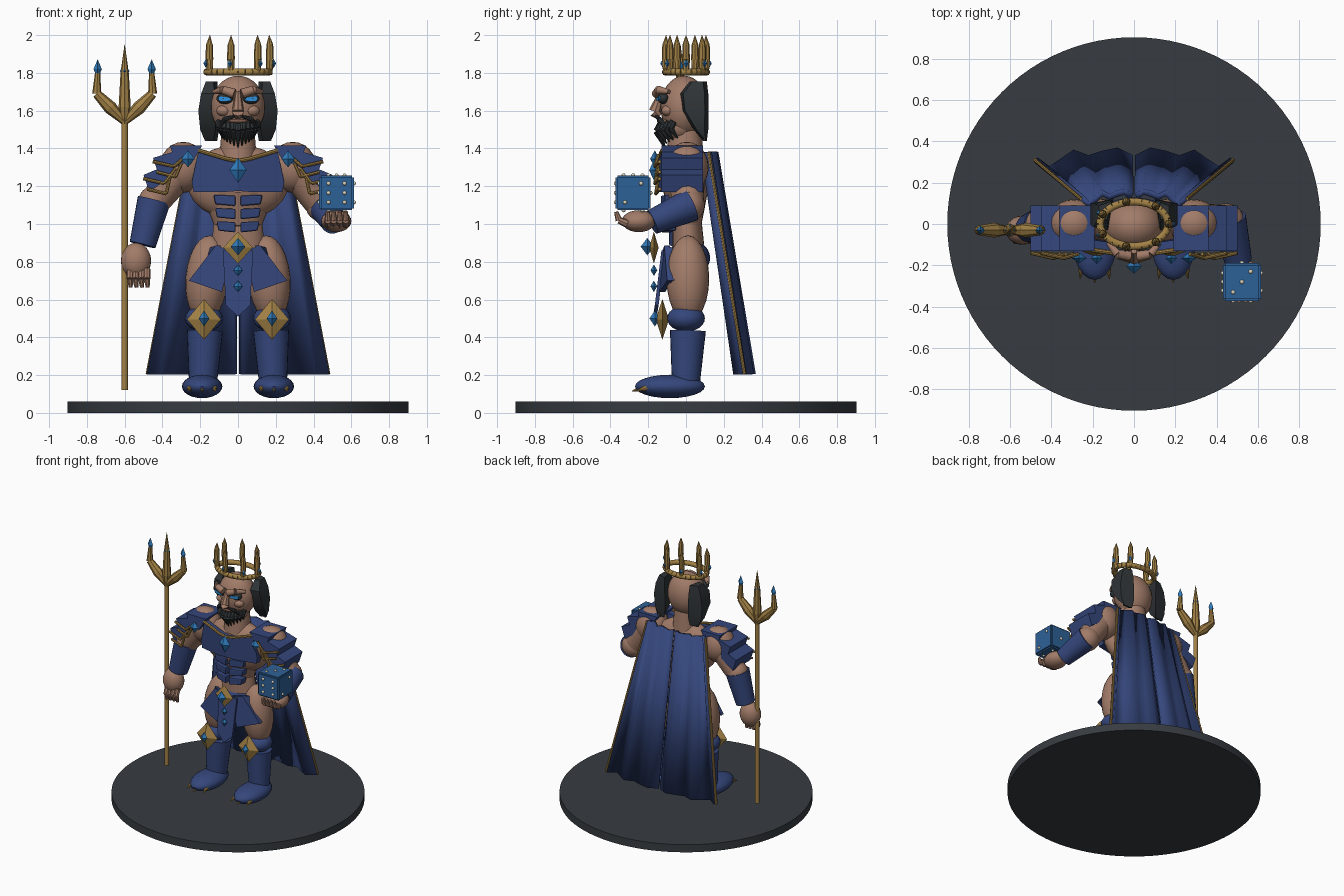
import bpy, bmesh, math
from mathutils import Vector, Matrix

if "Cube" in bpy.data.objects:
    bpy.data.objects.remove(bpy.data.objects["Cube"])


def material(name, r, g, b):
    m = bpy.data.materials.new(name)
    m.use_nodes = True
    m.diffuse_color = (r, g, b, 1)
    m.node_tree.nodes["Principled BSDF"].inputs["Base Color"].default_value = (r, g, b, 1)
    return m


NAVY = material("navy armour", .035, .062, .2)
SKIN = material("tan skin", .36, .2, .14)
GOLD = material("old gold", .36, .22, .06)
GEM = material("blue gem", .03, .2, .5)
DICE = material("dice blue", .027, .12, .31)
EYE = material("bright eye blue", .03, .35, .9)
HAIR = material("charcoal hair", .028, .034, .037)
STONE = material("dark stone", .038, .045, .053)
PIP = material("cream pip", .7, .66, .52)
LIP = material("brown lips", .2, .1, .07)


def finish(name, bm, mat, smooth=True):
    bmesh.ops.recalc_face_normals(bm, faces=bm.faces)
    me = bpy.data.meshes.new(name)
    bm.to_mesh(me)
    bm.free()
    me.materials.append(mat)
    ob = bpy.data.objects.new(name, me)
    bpy.context.collection.objects.link(ob)
    if smooth:
        bpy.ops.object.select_all(action='DESELECT')
        ob.select_set(True)
        bpy.context.view_layer.objects.active = ob
        bpy.ops.object.shade_smooth_by_angle(angle=math.radians(38))
    return ob


def ball(name, loc, size, mat, rot=0, seg=24):
    bm = bmesh.new()
    m = Matrix.Translation(loc) @ Matrix.Rotation(rot, 4, 'Y') @ Matrix.Diagonal((*size, 1))
    bmesh.ops.create_uvsphere(bm, u_segments=seg, v_segments=seg // 2, radius=1, matrix=m)
    return finish(name, bm, mat)


def limb(name, pts, radii, mat, n=16):
    """Tapered tube through a few points, one radius per point."""
    bm = bmesh.new()
    for a, b, r1, r2 in zip(pts, pts[1:], radii, radii[1:]):
        a, b = Vector(a), Vector(b)
        d = b - a
        m = Matrix.Translation((a + b) / 2) @ d.to_track_quat('Z', 'Y').to_matrix().to_4x4()
        bmesh.ops.create_cone(bm, cap_ends=True, segments=n, radius1=r1, radius2=r2,
                              depth=d.length, matrix=m)
    return finish(name, bm, mat)


def diamond(name, loc, size, mat):
    bm = bmesh.new()
    for axis in range(3):
        for s in (1, -1):
            v = Vector(loc)
            v[axis] += s * size[axis]
            bm.verts.new(v)
    bmesh.ops.convex_hull(bm, input=bm.verts)
    return finish(name, bm, mat, False)


def plate(name, pts, push, mat, bevel=0):
    """Outline extruded along a vector."""
    bm = bmesh.new()
    f = bm.faces.new([bm.verts.new(p) for p in pts])
    ext = bmesh.ops.extrude_face_region(bm, geom=[f])
    bmesh.ops.translate(bm, vec=push, verts=[g for g in ext["geom"] if isinstance(g, bmesh.types.BMVert)])
    ob = finish(name, bm, mat, False)
    if bevel:
        mod = ob.modifiers.new("soft edges", 'BEVEL')
        mod.width, mod.segments = bevel, 2
    return ob


# Stand
limb("base_disc", [(0, 0, 0), (0, 0, .06)], [.903, .903], STONE, 96)

# Body core
ball("chest", (0, 0, 1.22), (.27, .115, .2), SKIN)
limb("waist", [(0, .02, .88), (0, .01, 1.0), (0, 0, 1.18)], [.14, .13, .2], SKIN, 24).scale.y = .6
ball("pelvis", (0, .02, .82), (.19, .108, .095), NAVY)
limb("neck", [(0, -.005, 1.34), (0, -.005, 1.52)], [.1, .085], SKIN)

for s, side in ((1, "left"), (-1, "right")):
    # Legs
    ball(side + "_thigh", (s * .165, .01, .71), (.113, .113, .23), SKIN, s * -.08)
    ball(side + "_knee_guard", (s * .18, 0, .5), (.1, .1, .07), NAVY)
    limb(side + "_greave", [(s * .185, 0, .17), (s * .175, .01, .435)], [.075, .095], NAVY, 24)
    ball(side + "_foot", (s * .19, -.085, .14), (.107, .185, .062), NAVY)
    for i in (-1, 0, 1):
        limb(side + "_claw", [(s * .19 + i * .06, -.21 + abs(i) * .02, .14),
                              (s * .19 + i * .072, -.285 + abs(i) * .02, .115)], [.022, .002], GOLD, 8)
    diamond(side + "_knee_ornament", (s * .18, -.125, .495), (.09, .035, .108), GOLD)
    diamond(side + "_knee_gem", (s * .18, -.165, .5), (.028, .028, .042), GEM)

    # Chest and waist armour
    plate(side + "_breastplate", [(0, -.15, 1.33), (s * .06, -.147, 1.34), (s * .21, -.125, 1.385),
          (s * .245, -.11, 1.22), (s * .235, -.11, 1.17), (s * .065, -.145, 1.17), (0, -.15, 1.175)],
          (0, .05, 0), NAVY)
    limb(side + "_collar_trim", [(0, -.15, 1.335), (s * .06, -.147, 1.345), (s * .21, -.125, 1.39)],
         [.011] * 3, GOLD, 8)
    for row in range(3):
        z, w = 1.095 - row * .07, .13 - row * .008
        plate(side + "_ab_plate", [(s * .013, -.135, z), (s * .013, -.135, z + .055),
              (s * w, -.112, z + .06), (s * (w - .01), -.112, z + .01)], (0, .06, 0), NAVY, .008)
    plate(side + "_tasset", [(s * .03, -.125, .86), (s * .12, -.115, .885), (s * .26, -.1, .7),
          (s * .085, -.14, .64)], (0, .03, 0), NAVY)
    plate(side + "_hip_tasset", [(s * .12, -.115, .885), (s * .19, .0, .86), (s * .25, -.03, .7),
          (s * .26, -.1, .7)], (s * -.03, 0, 0), NAVY)

    # Shoulders
    ball(side + "_shoulder", (s * .29, .005, 1.3), (.125, .115, .135), SKIN)
    for k, (x1, z1, x2, z2) in enumerate(((.19, 1.415, .36, 1.415), (.25, 1.41, .45, 1.35),
                                          (.31, 1.34, .5, 1.26))):
        plate(side + "_pauldron", [(s * x1, -.13, z1), (s * x2, -.13, z2),
              (s * (x2 - .03), -.13, z2 - .09), (s * (x1 + .06), -.13, z1 - .1)], (0, .22, 0), NAVY)
        if k:
            limb(side + "_pauldron_trim", [(s * x2, -.14, z2 - .02), (s * (x2 - .11), -.165, z2 - .045),
                 (s * (x1 + .02), -.145, z1 - .045)], [.009] * 3, GOLD, 8)
            limb(side + "_pauldron_trim", [(s * (x2 - .02), -.14, z2 - .075), (s * (x2 - .12), -.16, z2 - .1),
                 (s * (x1 + .05), -.145, z1 - .09)], [.009] * 3, GOLD, 8)
    diamond(side + "_shoulder_gem", (s * .265, -.165, 1.345), (.036, .025, .045), GEM)

    # Pleated cape half with a gold edge
    bm = bmesh.new()
    folds = ((0, 0), (.14, -.045), (.27, -.008), (.4, .035), (.55, .008), (.7, .03), (.85, .045), (1, .01))
    top = [bm.verts.new((s * (.25 - .24 * t), .125 + o * .7, 1.38)) for t, o in folds]
    low = [bm.verts.new((s * (.475 - .463 * t), .31 + o, .205)) for t, o in folds]
    for i in range(len(folds) - 1):
        bm.faces.new((top[i], top[i + 1], low[i + 1], low[i]))
    cape = finish(side + "_cape", bm, NAVY)
    cape.modifiers.new("cloth", 'SOLIDIFY').thickness = .03
    cape.modifiers["cloth"].offset = 0
    limb(side + "_cape_trim", [(s * .255, .12, 1.38), (s * .48, .31, .205)], [.009, .009], GOLD, 8)

    # Hair locks
    bm = bmesh.new()
    rings = [(.13, .17, .02, .11, 1.755), (.125, .195, -.03, .118, 1.69), (.12, .21, -.02, .12, 1.6),
             (.12, .2, .04, .118, 1.5), (.13, .175, .09, .11, 1.44)]
    for x1, x2, y1, y2, z in rings:
        for x, y in ((x1, y1), (x2, y1 + .015), (x2, y2 - .02), (x1 - .02, y2)):
            bm.verts.new((s * x, y, z))
    bm.verts.ensure_lookup_table()
    for i in range(0, 16, 4):
        for j in range(4):
            bm.faces.new([bm.verts[k] for k in (i + j, i + (j + 1) % 4, i + 4 + (j + 1) % 4, i + 4 + j)])
    bm.faces.new(bm.verts[:4])
    bm.faces.new(bm.verts[-4:])
    finish(side + "_hair_lock", bm, HAIR)

    # Face
    ball(side + "_eye_socket", (s * .068, -.12, 1.665), (.046, .03, .03), HAIR)
    plate(side + "_eye", [(s * .035, -.155, 1.65), (s * .04, -.155, 1.668), (s * .105, -.145, 1.677),
          (s * .098, -.145, 1.652)], (0, .008, 0), EYE)
    limb(side + "_brow", [(s * .02, -.155, 1.69), (s * .08, -.145, 1.71), (s * .125, -.09, 1.7)],
         [.026, .022, .012], SKIN, 10)
    limb(side + "_moustache", [(s * .015, -.16, 1.572), (s * .07, -.14, 1.555), (s * .1, -.1, 1.51)],
         [.006, .014, .008], HAIR, 8)
    ball(side + "_cheek", (s * .075, -.095, 1.6), (.04, .035, .03), SKIN)

ball("head", (0, -.01, 1.62), (.143, .125, .165), SKIN, seg=32)
ball("jaw", (0, -.04, 1.52), (.105, .095, .09), SKIN)
limb("nose", [(0, -.13, 1.7), (0, -.165, 1.595), (0, -.14, 1.57)], [.014, .032, .02], SKIN, 8)
ball("mouth", (0, -.135, 1.545), (.05, .02, .012), LIP)

# Beard strands around the jaw
for i in range(-5, 6):
    a = i * .24
    x, y = math.sin(a) * .108, -.035 - math.cos(a) * .11
    limb("beard_strand", [(x, y + .01, 1.525 + abs(i) * .004), (x * .95, y - .008, 1.49 + abs(i) * .004),
         (x * .8, y + .03, 1.405 + abs(i) * .01)], [.02, .02, .003], HAIR, 8)

# Crown
limb_pts = [(.165 * math.cos(k * math.pi / 14), .108 * math.sin(k * math.pi / 14), 1.805) for k in range(29)]
limb("crown_band", limb_pts, [.019] * 29, GOLD, 10)
for k in range(7):
    a = k * math.tau / 7
    x, y = .165 * math.cos(a), .108 * math.sin(a)
    limb("crown_spike", [(x, y, 1.79), (x * 1.02, y * 1.02, 1.87), (x * 1.02, y * 1.02, 1.95), (x, y, 2.0)],
         [.016, .021, .018, .001], GOLD, 8)
    diamond("crown_gem", (x * 1.14, y * 1.16, 1.85), (.014, .014, .025), GEM)

# Centre ornaments
diamond("chest_gem", (0, -.165, 1.285), (.046, .03, .066), GEM)
plate("loincloth", [(-.08, -.13, .86), (.08, -.13, .86), (.065, -.165, .57), (0, -.175, .51),
      (-.065, -.165, .57)], (0, .02, 0), NAVY)
diamond("belt_buckle", (0, -.17, .875), (.078, .025, .085), GOLD)
diamond("belt_gem", (0, -.205, .88), (.038, .035, .046), GEM)
for z in (.755, .67):
    diamond("loincloth_gem", (0, -.17, z), (.024, .018, .03), GEM)

# Right arm hanging beside the trident
limb("right_upper_arm", [(-.32, 0, 1.28), (-.43, 0, 1.13)], [.1, .08], SKIN)
ball("right_elbow", (-.445, 0, 1.12), (.082, .08, .082), SKIN)
limb("right_bracer", [(-.445, -.005, 1.125), (-.505, -.02, .89)], [.088, .07], NAVY, 24)
ball("right_hand", (-.54, -.03, .805), (.08, .07, .095), SKIN)
for i in range(4):
    x = -.572 + i * .03
    limb("right_finger", [(x, -.06, .76), (x, -.08, .71), (x + .004, -.07, .665)], [.02, .018, .011], SKIN, 8)

# Left arm held forward
limb("left_upper_arm", [(.32, 0, 1.28), (.43, .01, 1.12)], [.1, .085], SKIN)
ball("left_elbow", (.445, .015, 1.1), (.088, .085, .088), SKIN)
limb("left_bracer", [(.455, .025, 1.1), (.505, -.18, 1.01)], [.088, .066], NAVY, 24)
ball("left_hand", (.52, -.25, 1.015), (.08, .09, .058), SKIN)
for i in range(4):
    x = .475 + i * .032
    limb("left_finger", [(x, -.31, 1.0), (x, -.355, 1.02), (x, -.37, 1.065)], [.022, .018, .011], SKIN, 8)

# Dice
C, H = Vector((.522, -.28, 1.165)), .092
bm = bmesh.new()
bmesh.ops.create_cube(bm, size=2 * H, matrix=Matrix.Translation(C))
bmesh.ops.bevel(bm, geom=bm.edges[:], offset=.01, segments=2, affect='EDGES')
finish("dice", bm, DICE)
diag, anti, mid = [(-1, -1), (1, 1)], [(-1, 1), (1, -1)], [(0, 0)]
faces = (((0, -1, 0), diag + anti + [(-1, 0), (1, 0)]), ((0, 1, 0), mid), ((1, 0, 0), diag),
         ((-1, 0, 0), diag + anti + mid), ((0, 0, 1), diag + mid), ((0, 0, -1), diag + anti))
for n, spots in faces:
    n = Vector(n)
    v = Vector((0, 1, 0)) if n.z else Vector((0, 0, 1))
    u = v.cross(n)
    for a, b in spots:
        ball("dice_pip", C + n * H + (u * a * .85 + v * b) * .05, (.011,) * 3, PIP, seg=10)

# Trident
X, Y = -.6, -.03
limb("trident_shaft", [(X, Y, .12), (X, Y, 1.56)], [.017, .017], GOLD)
limb("trident_centre_prong", [(X, Y, 1.53), (X, Y, 1.62), (X, Y, 1.8), (X, Y, 1.95)],
     [.018, .032, .022, .001], GOLD, 8)
diamond("trident_gem", (X, Y, 1.81), (.026, .026, .035), GEM)
for s in (1, -1):
    limb("trident_side_prong", [(X, Y, 1.54), (X + s * .075, Y, 1.615), (X + s * .148, Y, 1.69),
         (X + s * .143, Y, 1.8)], [.018, .036, .024, .014], GOLD, 8)
    diamond("trident_side_gem", (X + s * .143, Y, 1.82), (.022, .022, .052), GEM)
